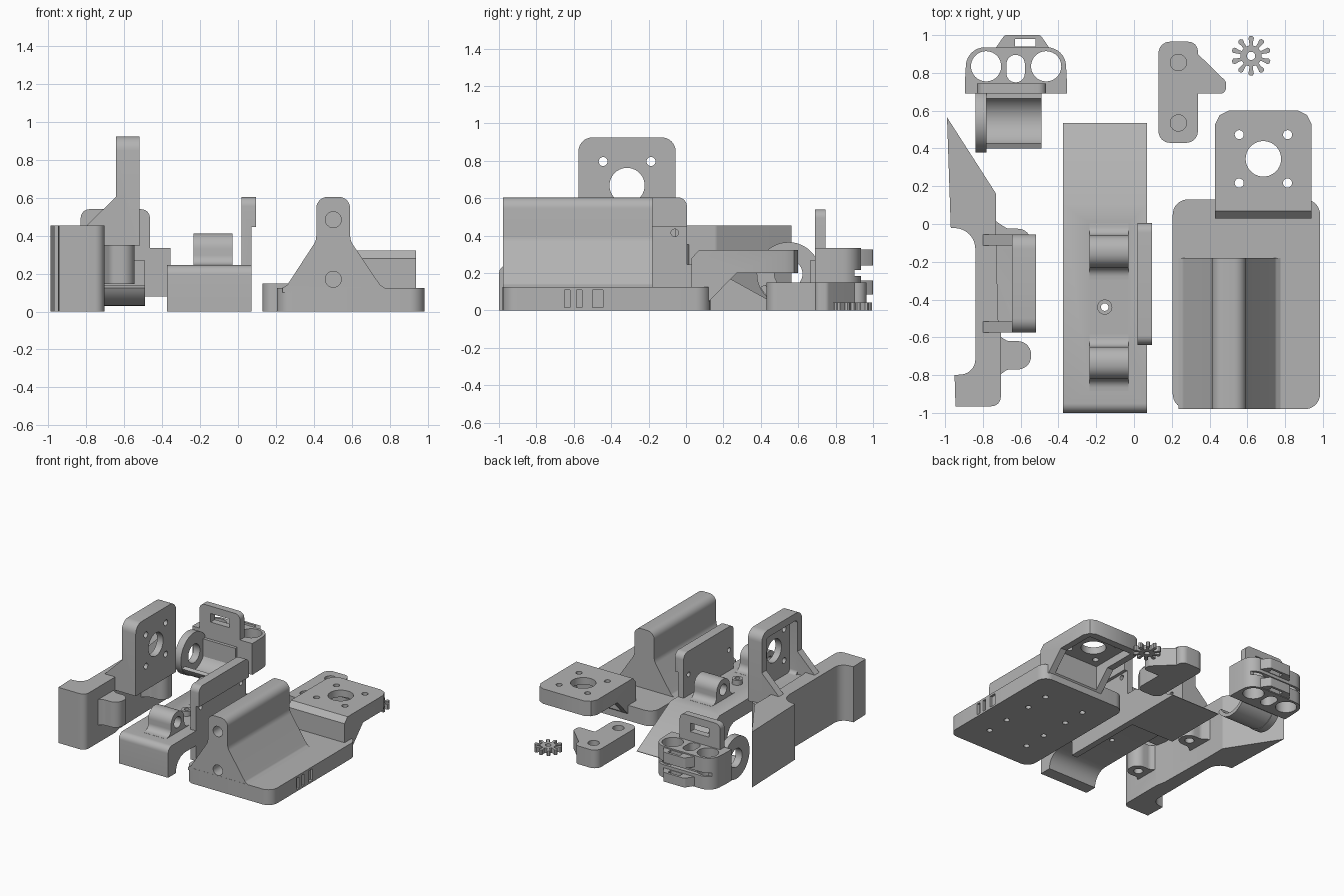
import bpy, bmesh, math
from mathutils import Vector

GREY = bpy.data.materials.new("printed grey")
GREY.diffuse_color = (0.45, 0.45, 0.45, 1)


def rounded(pts):
    """Outline from (u, v[, radius]) points, filleting corners that have a radius."""
    out = []
    for i, p in enumerate(pts):
        c = Vector(p[:2])
        if len(p) < 3:
            out.append(c)
            continue
        a = (Vector(pts[i - 1][:2]) - c).normalized()
        b = (Vector(pts[(i + 1) % len(pts)][:2]) - c).normalized()
        half = a.angle(b) / 2
        t = p[2] / math.tan(half)
        s, e = c + a * t, c + b * t
        o = c + (a + b).normalized() * (p[2] / math.sin(half))
        a0 = math.atan2(*(s - o).yx)
        d = (math.atan2(*(e - o).yx) - a0 + math.pi) % math.tau - math.pi
        for k in range(9):
            w = a0 + d * k / 8
            out.append(o + Vector((math.cos(w), math.sin(w))) * p[2])
    return out


def rect(u0, u1, v0, v1, r=0):
    pts = [(u0, v0), (u1, v0), (u1, v1), (u0, v1)]
    return [p + (r,) for p in pts] if r else pts


def circle(u, v, r, n=40):
    return [(u + r * math.cos(i * math.tau / n), v + r * math.sin(i * math.tau / n)) for i in range(n)]


def prism(name, axis, pts, lo, hi):
    """Extrude an outline along an axis: x uses (y,z), y uses (x,z), z uses (x,y)."""
    place = {"x": lambda u, v, w: (w, u, v), "y": lambda u, v, w: (u, w, v),
             "z": lambda u, v, w: (u, v, w)}[axis]
    bm = bmesh.new()
    pts = rounded(pts)
    f = bm.faces.new([bm.verts.new(place(p[0], p[1], lo)) for p in pts])
    ext = bmesh.ops.extrude_face_region(bm, geom=[f])
    step = Vector(place(0, 0, hi - lo))
    for v in ext["geom"]:
        if isinstance(v, bmesh.types.BMVert):
            v.co += step
    bmesh.ops.recalc_face_normals(bm, faces=bm.faces)
    me = bpy.data.meshes.new(name)
    bm.to_mesh(me)
    bm.free()
    ob = bpy.data.objects.new(name, me)
    bpy.context.collection.objects.link(ob)
    me.materials.append(GREY)
    return ob


def combine(ob, others, op):
    for o in others:
        m = ob.modifiers.new(op, "BOOLEAN")
        m.operation, m.object, m.solver = op, o, "EXACT"
        bpy.context.view_layer.objects.active = ob
        bpy.ops.object.modifier_apply(modifier=m.name)
        bpy.data.objects.remove(o)
    return ob


def cut(ob, *cutters):
    return combine(ob, [prism("cutter", *c) for c in cutters], "DIFFERENCE")


def join(ob, *parts):
    return combine(ob, [prism("part", *c) for c in parts], "UNION")


def motor_holes(axis, u, v, lo, hi):
    d = 0.128
    return [(axis, circle(u, v, 0.094), lo, hi)] + [
        (axis, circle(u + i * d, v + j * d, 0.024, 20), lo, hi) for i in (-1, 1) for j in (-1, 1)]


# carriage: base plate, ridge and motor shelf
carriage = prism("carriage", "z", rect(0.205, 0.985, -0.98, 0.13, 0.08), 0, 0.125)
join(carriage,
     ("y", [(0.235, 0.1), (0.235, 0.125), (0.26, 0.14, 0.03), (0.413, 0.375, 0.08), (0.413, 0.605, 0.06),
            (0.592, 0.605, 0.06), (0.592, 0.375, 0.08), (0.75, 0.14, 0.03), (0.775, 0.125), (0.775, 0.1)], -0.979, -0.18),
     ("x", [(0.03, 0.06), (0.03, 0.28), (0.07, 0.322), (0.6, 0.322), (0.6, 0.2), (0.27, 0.2), (0.125, 0.05)], 0.43, 0.94))
cut(carriage,
    ("z", rect(0.485, 0.885, 0.14, 0.54), -0.1, 0.265),
    *motor_holes("z", 0.685, 0.345, 0.2, 0.5),
    *[("y", circle(0.503, z, 0.042), -1.1, -0.8) for z in (0.17, 0.485)],
    *[("x", rect(y, y + w, 0.015, 0.108), 0.965, 1.1) for y, w in ((-0.65, 0.03), (-0.585, 0.03), (-0.5, 0.055))],
    *[("z", circle(x, y, 0.022, 16), -0.1, 0.08) for x in (0.42, 0.78) for y in (-0.75, -0.55, -0.3, -0.1)])
# rounded outer corners of the motor shelf
cut(carriage, *[("z", [(x, 0.61), (x, 0.53), (x + s * 0.024, 0.577), (x + s * 0.07, 0.6), (x + s * 0.07, 0.61)], 0.15, 0.4)
                for x, s in ((0.43, 1), (0.94, -1))])

# bed bridge with ramp, cable lugs and screw boss
bridge = prism("bed_bridge", "x", [(-1, 0), (-1, 0.245, 0.05), (0.1, 0.245), (0.535, 0.004), (0.535, 0), (0, 0),
                                   (0, 0.125, 0.1), (-0.9, 0.125, 0.12), (-0.9, 0)], -0.375, 0.07)
for y in (-0.145, -0.735):
    join(bridge, ("x", [(y - 0.15, 0.22), (y - 0.15, 0.246), (y - 0.085, 0.25, 0.05), (y - 0.085, 0.412, 0.08),
                        (y + 0.085, 0.412, 0.08), (y + 0.085, 0.25, 0.05), (y + 0.15, 0.246), (y + 0.15, 0.22)],
                  -0.235, -0.03))
    cut(bridge, ("x", circle(y, 0.325, 0.045), -0.3, 0.03))
join(bridge, ("z", circle(-0.155, -0.44, 0.04), 0.2, 0.285))
cut(bridge, ("z", circle(-0.155, -0.44, 0.02, 20), 0.05, 0.4))

# upright side plate with a lip along the top
plate = prism("upright_plate", "x", [(-0.64, 0), (-0.64, 0.605, 0.05), (0.005, 0.605, 0.05), (0.005, 0)], 0.018, 0.07)
join(plate, ("x", [(-0.64, 0.445), (-0.64, 0.605, 0.05), (0.005, 0.605, 0.05), (0.005, 0.445)], 0.06, 0.096))
cut(plate, *[("x", circle(y, z, 0.02, 16), -0.1, 0.2) for y in (-0.06, -0.58) for z in (0.19, 0.415)])

# side rail clamp
clamp = prism("rail_clamp", "z", [
    (-0.99, 0.565), (-0.73, 0.16, 0.03), (-0.73, -0.04), (-0.72, -0.5), (-0.705, -0.58), (-0.705, -0.965, 0.05),
    (-0.945, -0.965), (-0.95, -0.8), (-0.84, -0.79, 0.08), (-0.84, -0.03, 0.11), (-0.97, -0.02)], 0, 0.453)
join(clamp, *[("z", [(-0.75, y - 0.13), (-0.705, y - 0.1), (-0.67, y - 0.075, 0.05), (-0.545, y - 0.075, 0.07),
                     (-0.545, y + 0.075, 0.07), (-0.67, y + 0.075, 0.05), (-0.71, y + 0.1), (-0.75, y + 0.13)],
               0.145, 0.352) for y in (-0.695, -0.1)])
cut(clamp, *[("z", circle(-0.625, y, 0.035, 24), 0.1, 0.31) for y in (-0.695, -0.1)])

# motor bracket standing on the clamp
bracket = prism("motor_bracket", "x", [(-0.575, 0.345), (-0.575, 0.925, 0.075), (-0.055, 0.925, 0.075),
                                       (-0.055, 0.345)], -0.645, -0.52)
cut(bracket, ("x", rect(-0.515, -0.115, 0.42, 0.865, 0.03), -0.8, -0.575))
gusset = [(-0.79, 0.345), (-0.80, 0.452), (-0.64, 0.61), (-0.6, 0.61), (-0.6, 0.345)]
join(bracket, ("y", gusset, -0.575, -0.515), ("y", gusset, -0.115, -0.055),
     ("y", rect(-0.79, -0.56, 0.345, 0.42), -0.57, -0.06))
cut(bracket, *motor_holes("x", -0.315, 0.668, -0.6, -0.4))

# rod carriage: bearing block, tabs, back wall and bump
block = prism("rod_carriage", "z", [(-0.895, 0.69), (-0.355, 0.69), (-0.355, 0.75), (-0.365, 0.935, 0.1),
                                    (-0.885, 0.935, 0.1), (-0.895, 0.75)], 0.08, 0.335)
tab = [(-0.74, 0.9), (-0.73, 0.935), (-0.685, 1, 0.02), (-0.495, 1, 0.02), (-0.45, 0.935), (-0.44, 0.9)]
join(block, ("y", rect(-0.83, -0.465, 0.25, 0.54, 0.045), 0.69, 0.745),
     ("z", tab, 0.24, 0.325), ("z", tab, 0.085, 0.16))
cut(block, *[("z", circle(x, 0.835, 0.08), 0, 0.345) for x in (-0.783, -0.465)],
    ("z", rect(-0.675, -0.578, 0.75, 0.895, 0.047), 0, 0.345),
    ("z", rect(-0.63, -0.522, 0.94, 0.98), 0, 0.4),
    ("y", rect(-0.73, -0.56, 0.41, 0.48), 0.6, 0.8),
    ("y", rect(-0.91, -0.34, 0.185, 0.215), 0.9, 0.95))

# fan cradle: open half pipe and end ring
arc = [math.radians(a) for a in range(205, 386, 6)]
cradle = prism("cradle", "x",
               [(0.548 + 0.165 * math.cos(a), 0.195 + 0.165 * math.sin(a)) for a in arc] +
               [(0.548 + 0.135 * math.cos(a), 0.195 + 0.135 * math.sin(a)) for a in reversed(arc)], -0.79, -0.49)
join(cradle, ("x", rect(0.665, 0.7, 0.09, 0.27), -0.79, -0.49))
ring = prism("cradle_ring", "x", circle(0.548, 0.195, 0.17, 48), -0.838, -0.78)
cut(ring, ("x", circle(0.548, 0.195, 0.075), -0.9, -0.7))

# tensioner arm
arm = prism("tensioner_arm", "z", [(0.13, 0.43, 0.06), (0.338, 0.43, 0.06), (0.338, 0.69), (0.487, 0.69, 0.03),
                                   (0.487, 0.755, 0.03), (0.338, 0.9), (0.338, 0.965, 0.05), (0.13, 0.965, 0.06)], 0, 0.148)
cut(arm, *[("z", circle(0.235, y, 0.043), 0.05, 0.3) for y in (0.535, 0.855)])

# small gear with ten teeth
outline = []
for i in range(10):
    for off, r in ((-9, 0.056), (-8, 0.075), (-9, 0.096), (-4, 0.105), (4, 0.105), (9, 0.096), (8, 0.075), (9, 0.056)):
        w = math.radians(36 * i + off + 18)
        outline.append((0.62 + r * math.cos(w), 0.89 + r * math.sin(w)))
gear = prism("gear", "z", outline, 0, 0.042)
cut(gear, ("z", circle(0.62, 0.89, 0.022, 20), -0.1, 0.1))

# smooth the curves, keep the edges
for ob in list(bpy.context.scene.objects):
    bpy.ops.object.select_all(action="DESELECT")
    ob.select_set(True)
    bpy.context.view_layer.objects.active = ob
    bpy.ops.object.shade_smooth_by_angle(angle=math.radians(30))
